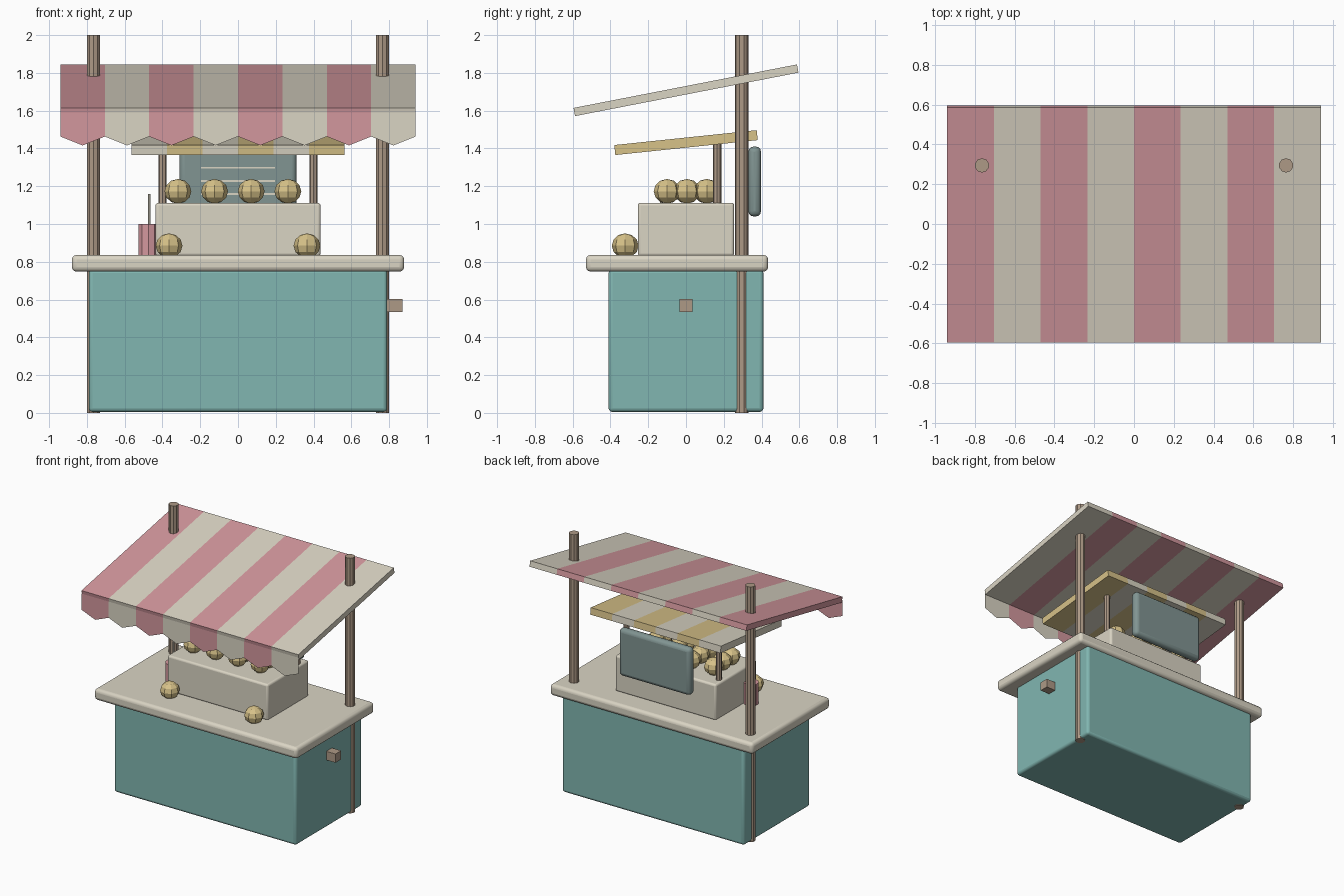
import bpy, bmesh, math
from mathutils import Matrix, Vector

if "Cube" in bpy.data.objects:
    bpy.data.objects.remove(bpy.data.objects["Cube"])


def material(name, rgb):
    m = bpy.data.materials.new(name)
    m.diffuse_color = (*rgb, 1)
    m.use_nodes = True
    m.node_tree.nodes["Principled BSDF"].inputs["Base Color"].default_value = m.diffuse_color
    return m


PINK = material("pink", (0.65, 0.31, 0.34))
CREAM = material("cream", (0.70, 0.66, 0.55))
TEAL = material("teal", (0.22, 0.47, 0.44))
YELLOW = material("yellow", (0.68, 0.54, 0.25))
WOOD = material("wood", (0.42, 0.32, 0.24))
SLATE = material("slate", (0.22, 0.30, 0.29))


def finish(name, bm, *mats):
    bmesh.ops.recalc_face_normals(bm, faces=bm.faces)
    me = bpy.data.meshes.new(name)
    bm.to_mesh(me)
    bm.free()
    for m in mats:
        me.materials.append(m)
    ob = bpy.data.objects.new(name, me)
    bpy.context.collection.objects.link(ob)
    return ob


def box(name, lo, hi, mat, bevel=0.0):
    lo, hi = Vector(lo), Vector(hi)
    bm = bmesh.new()
    bmesh.ops.create_cube(bm, size=1, matrix=Matrix.Translation((lo + hi) / 2)
                          @ Matrix.Diagonal((*(hi - lo), 1)))
    ob = finish(name, bm, mat)
    if bevel:
        mod = ob.modifiers.new("bevel", 'BEVEL')
        mod.width, mod.segments = bevel, 3
        bpy.context.view_layer.objects.active = ob
        ob.select_set(True)
        bpy.ops.object.shade_smooth_by_angle(angle=math.radians(35))
        ob.select_set(False)
    return ob


def rod(name, x, y, z0, z1, r, mat, sides=10):
    bm = bmesh.new()
    bmesh.ops.create_cone(bm, cap_ends=True, segments=sides, radius1=r, radius2=r,
                          depth=z1 - z0, matrix=Matrix.Translation((x, y, (z0 + z1) / 2)))
    return finish(name, bm, mat)


def bun(name, x, y, z):
    bm = bmesh.new()
    bmesh.ops.create_uvsphere(bm, u_segments=8, v_segments=6, radius=0.071,
                              matrix=Matrix.Translation((x, y, z)) @ Matrix.Diagonal((1, 1, 0.92, 1)))
    return finish(name, bm, YELLOW)


def striped_roof(name, half, length, thick, z, tilt, n, mats):
    bm = bmesh.new()
    bmesh.ops.create_cube(bm, size=1, matrix=Matrix.Diagonal((2 * half, length, thick, 1)))
    w = 2 * half / n
    for i in range(1, n):
        bmesh.ops.bisect_plane(bm, geom=bm.verts[:] + bm.edges[:] + bm.faces[:],
                               plane_co=(-half + i * w, 0, 0), plane_no=(1, 0, 0))
    for f in bm.faces:
        i = min(n - 1, int((f.calc_center_median().x + half) / w))
        f.material_index = i % 2
    bm.transform(Matrix.Translation((0, 0, z)) @ Matrix.Rotation(tilt, 4, 'X'))
    return finish(name, bm, *mats)


# Cart body, counter and side handle
box("cart_body", (-0.79, -0.41, 0.005), (0.79, 0.41, 0.76), TEAL, 0.02)
box("counter_top", (-0.88, -0.53, 0.748), (0.88, 0.435, 0.836), CREAM, 0.025)
box("side_handle", (0.78, -0.035, 0.535), (0.87, 0.035, 0.603), WOOD)

# Tall posts and short display posts
for side, s in (("left", -1), ("right", 1)):
    rod(f"{side}_roof_post", s * 0.765, 0.295, 0, 2.0, 0.036, WOOD)
    rod(f"{side}_display_post", s * 0.4, 0.165, 0.85, 1.45, 0.022, WOOD, 8)

# Striped roofs
striped_roof("main_awning", 0.94, 1.205, 0.044, 1.708, math.atan2(0.227, 1.167), 8, (PINK, CREAM))
striped_roof("display_awning", 0.565, 0.758, 0.053, 1.431, math.atan2(0.079, 0.755), 6, (CREAM, YELLOW))

# Scalloped valance, a single sheet at the front edge
bm = bmesh.new()
w = 1.88 / 8
for i in range(8):
    x = -0.94 + i * w
    outline = [(x, 1.59), (x, 1.463), (x + w / 2, 1.416), (x + w, 1.463), (x + w, 1.59)]
    f = bm.faces.new([bm.verts.new((px, -0.594, pz)) for px, pz in outline])
    f.material_index = i % 2
finish("valance", bm, PINK, CREAM)

# Display crate with rows of buns, plus two on the counter
box("display_crate", (-0.437, -0.255, 0.83), (0.437, 0.255, 1.112), CREAM, 0.015)
for i in range(4):
    for j in range(3):
        bun(f"bun_{i}_{j}", -0.318 + i * 0.194, -0.1 + j * 0.105, 1.173)
for side, s in (("left", -1), ("right", 1)):
    bun(f"{side}_counter_bun", s * 0.365, -0.322, 0.885)

# Menu board with ruled lines
box("menu_board", (-0.31, 0.33, 1.04), (0.31, 0.397, 1.41), SLATE, 0.028)
for i in range(3):
    z = 1.298 - i * 0.07
    box(f"menu_line_{i}", (-0.195, 0.325, z - 0.005), (0.195, 0.335, z + 0.005), CREAM)

# Drink cup and straw
rod("drink_cup", -0.475, -0.13, 0.83, 1.0, 0.055, PINK)
rod("straw", -0.47, -0.13, 0.9, 1.16, 0.007, CREAM, 6)
